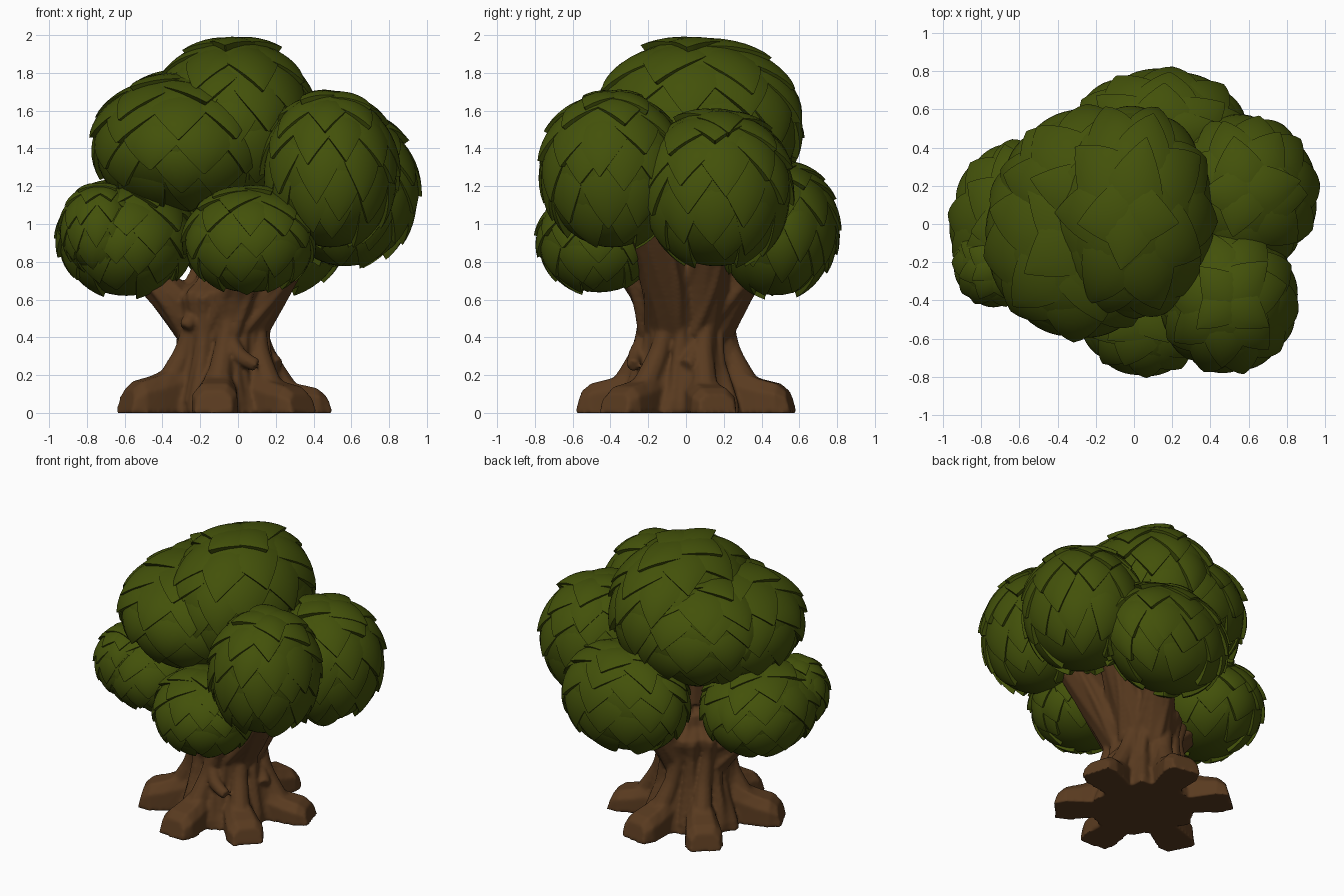
import bpy, bmesh, math, random
from mathutils import Vector, Matrix

random.seed(4)
if "Cube" in bpy.data.objects:
    bpy.data.objects.remove(bpy.data.objects["Cube"])


def material(name, rgb):
    m = bpy.data.materials.new(name)
    m.use_nodes = True
    m.diffuse_color = (*rgb, 1)
    bsdf = m.node_tree.nodes["Principled BSDF"]
    bsdf.inputs["Base Color"].default_value = (*rgb, 1)
    bsdf.inputs["Roughness"].default_value = 0.9
    return m


LEAF = material("leaf green", (0.056, 0.083, 0.003))
BARK = material("bark brown", (0.1, 0.043, 0.014))


def finish(bm, name, mat):
    me = bpy.data.meshes.new(name)
    bmesh.ops.recalc_face_normals(bm, faces=bm.faces)
    bm.to_mesh(me)
    bm.free()
    ob = bpy.data.objects.new(name, me)
    bpy.context.collection.objects.link(ob)
    me.materials.append(mat)
    for other in bpy.context.selected_objects:
        other.select_set(False)
    ob.select_set(True)
    bpy.context.view_layer.objects.active = ob
    bpy.ops.object.shade_smooth_by_angle(angle=math.radians(45))
    return ob


# --- foliage: a rounded core shingled with pointed leaves ---
def add_leaf(bm, theta, length, phi, half):
    """Leaf lying on the unit sphere, its tip hanging down and lifted."""
    rows, cols = 9, 6
    side = Vector((-math.sin(phi), math.cos(phi), 0))
    grid = []
    for i in range(rows + 1):
        t = i / rows
        th = theta + length * t
        spine = Vector((math.sin(th) * math.cos(phi), math.sin(th) * math.sin(phi), math.cos(th)))
        s = max(0, (t - 0.35) / 0.65)
        width = 1.02 - s ** 1.5 * (1.3 - 0.3 * s)
        line = []
        for j in range(cols + 1):
            u = 2 * j / cols - 1
            p = (spine + side * u * width * half).normalized()
            line.append(bm.verts.new(p * (0.89 + 0.13 * t + 0.025 * (1 - u * u) * (1 - t * t))))
        grid.append(line)
    faces = [bm.faces.new((a[j], a[j + 1], b[j + 1], b[j]))
             for a, b in zip(grid, grid[1:]) for j in range(cols)]
    # Turn the rim inward so every leaf reads as a solid layer
    rim = [e for f in faces for e in f.edges if len(e.link_faces) == 1]
    skirt = bmesh.ops.extrude_edge_only(bm, edges=rim)["geom"]
    for v in skirt:
        if isinstance(v, bmesh.types.BMVert):
            v.co = v.co.normalized() * 0.88


def leaf_cluster(name, centre, radii, spin):
    bm = bmesh.new()
    bmesh.ops.create_icosphere(bm, subdivisions=4, radius=0.94)
    length = math.radians(50)
    for row in range(6):
        theta = math.radians(-8 + 23 * row)
        count = max(4, round(2 * math.pi * math.sin(theta + length * 0.55) / 0.6))
        for k in range(count):
            phi = spin + (k + 0.5 * (row % 2) + random.uniform(-0.2, 0.2)) * 2 * math.pi / count
            add_leaf(bm, theta + random.uniform(-0.12, 0.12), length * random.uniform(0.85, 1.1),
                     phi, 0.36 * random.uniform(0.9, 1.15))
    bm.transform(Matrix.Translation(centre) @ Matrix.Diagonal((*radii, 1)))
    return finish(bm, name, LEAF)


clusters = {
    "crown_top": ((-0.02, 0.06, 1.54), (0.45, 0.57, 0.47)),
    "crown_right": ((-0.28, -0.05, 1.43), (0.51, 0.56, 0.39)),
    "crown_back_right": ((-0.21, 0.15, 1.46), (0.5, 0.47, 0.39)),
    "crown_front_left": ((0.49, -0.39, 1.29), (0.37, 0.40, 0.44)),
    "crown_left": ((0.57, 0.16, 1.19), (0.40, 0.42, 0.44)),
    "low_front": ((0.06, -0.46, 0.92), (0.36, 0.34, 0.3)),
    "low_right": ((-0.59, 0.0, 0.93), (0.38, 0.44, 0.33)),
    "low_right_tuft": ((-0.73, -0.21, 0.98), (0.22, 0.23, 0.25)),
    "low_back": ((0.14, 0.48, 0.98), (0.47, 0.34, 0.38)),
}
for n, (name, (centre, radii)) in enumerate(clusters.items()):
    leaf_cluster(name, centre, radii, n * 0.8)


# --- wood: overlapping closed tubes fused by a remesh ---
wood = bmesh.new()


def loft(rings):
    loops = [[wood.verts.new(p) for p in ring] for ring in rings]
    for a, b in zip(loops, loops[1:]):
        for j in range(len(a)):
            k = (j + 1) % len(a)
            wood.faces.new((a[j], a[k], b[k], b[j]))
    wood.faces.new(loops[0][::-1])
    wood.faces.new(loops[-1])


def tube(points, radii, sides=10, steps=6):
    """Round tube through a few points, smoothly interpolated."""
    pts = [Vector(p) for p in points]
    path = []
    for i in range(len(pts) - 1):
        a, b, c, d = pts[max(i - 1, 0)], pts[i], pts[i + 1], pts[min(i + 2, len(pts) - 1)]
        for s in range(steps + (i == len(pts) - 2)):
            t = s / steps
            p = b + (c - a) * t / 2 + (a - b * 2.5 + c * 2 - d / 2) * t * t + (b * 1.5 - a / 2 - c * 1.5 + d / 2) * t ** 3
            path.append((p, radii[i] + (radii[i + 1] - radii[i]) * t))
    rings = []
    for i, (p, r) in enumerate(path):
        along = path[min(i + 1, len(path) - 1)][0] - path[max(i - 1, 0)][0]
        turn = along.to_track_quat("Z", "Y")
        rings.append([p + turn @ Vector((r * math.cos(q), r * math.sin(q), 0))
                      for q in (2 * math.pi * j / sides for j in range(sides))])
    loft(rings)


AXIS = Vector((-0.08, 0, 0))


def around(angle, r, z):
    return AXIS + Vector((r * math.cos(angle), r * math.sin(angle), z))


# Trunk with twisting bark folds
profile = [(0, 0.34), (0.06, 0.33), (0.2, 0.28), (0.3, 0.245), (0.4, 0.23), (0.5, 0.23), (0.6, 0.26),
           (0.64, 0.26), (0.7, 0.18), (0.82, 0.12)]
loft([[around(q, r + 0.018 * math.sin(9 * q + 5 * z) + 0.01 * math.sin(17 * q - 6 * z), z)
       for q in (2 * math.pi * j / 96 for j in range(96))] for z, r in profile])

# Blunt roots, each with folds climbing the trunk
for deg, height in ((-42, 0.9), (17, 0.85), (79, 1), (131, 1), (205, 1.08), (265, 1)):
    a = math.radians(deg)
    rings = []
    for r, half, top in ((0.1, 0.1, 0.30), (0.3, 0.1, 0.22), (0.4, 0.115, 0.18), (0.5, 0.125, 0.155), (0.55, 0.1, 0.115)):
        out = 0.03 if r > 0.5 else 0
        section = ((-1, 0), (-0.95, 0.65), (-0.55, 1), (0.55, 1), (0.95, 0.65), (1, 0))
        rings.append([around(a, r + out * (1 - h), h * top * height)
                      + Vector((-math.sin(a), math.cos(a), 0)) * s * half for s, h in section])
    loft(rings)
    tube([around(a, 0.34, 0.12), around(a + 0.1, 0.24, 0.32), around(a + 0.25, 0.215, 0.5), around(a + 0.3, 0.25, 0.62)],
         (0.075, 0.055, 0.045, 0.035))
    tube([around(a + 0.5, 0.29, 0.05), around(a + 0.55, 0.235, 0.3), around(a + 0.65, 0.22, 0.5), around(a + 0.7, 0.25, 0.62)],
         (0.035, 0.03, 0.03, 0.025))

# Limbs reaching into each cluster
limbs = [
    ([(-0.18, 0, 0.42), (-0.38, -0.04, 0.64), (-0.64, 0, 0.88)], (0.14, 0.105, 0.07)),
    ([(-0.09, 0.02, 0.45), (-0.07, 0.02, 0.85), (-0.1, 0.02, 1.25)], (0.2, 0.14, 0.12)),
    ([(-0.03, -0.04, 0.42), (0.15, -0.1, 0.68), (0.34, -0.2, 1.0)], (0.17, 0.14, 0.12)),
    ([(-0.02, 0.04, 0.42), (0.12, 0.1, 0.68), (0.28, 0.14, 0.95)], (0.16, 0.13, 0.1)),
    ([(-0.06, 0.1, 0.42), (0.02, 0.24, 0.66), (0.12, 0.42, 0.9)], (0.14, 0.12, 0.1)),
    ([(-0.06, -0.1, 0.42), (0.0, -0.2, 0.66), (0.05, -0.4, 0.88)], (0.14, 0.11, 0.08)),
]
for points, radii in limbs:
    tube(points, radii)
    # Bark strands lying along the limb
    for k in range(5):
        q = 2 * math.pi * k / 5
        strand = [Vector(p) + Vector((math.cos(q + i * 0.4), math.sin(q + i * 0.4), 0)) * r * 0.95
                  for i, (p, r) in enumerate(zip(points, radii))]
        tube(strand, (0.03, 0.028, 0.02), sides=8)

# Broken stubs and a knot
tube([(-0.06, -0.2, 0.42), (0.0, -0.26, 0.31), (0.1, -0.28, 0.25)], (0.05, 0.045, 0.035))
tube([(0.1, 0.05, 0.36), (0.17, 0.03, 0.28), (0.21, 0.0, 0.25)], (0.05, 0.05, 0.04))
tube([(-0.22, -0.12, 0.5), (-0.26, -0.18, 0.48), (-0.28, -0.2, 0.45)], (0.05, 0.045, 0.03))

trunk = finish(wood, "trunk_and_roots", BARK)
remesh = trunk.modifiers.new("fuse", "REMESH")
remesh.mode = "VOXEL"
remesh.voxel_size = 0.012
remesh.use_smooth_shade = True
soften = trunk.modifiers.new("soften", "SMOOTH")
soften.factor = 0.5
soften.iterations = 3
